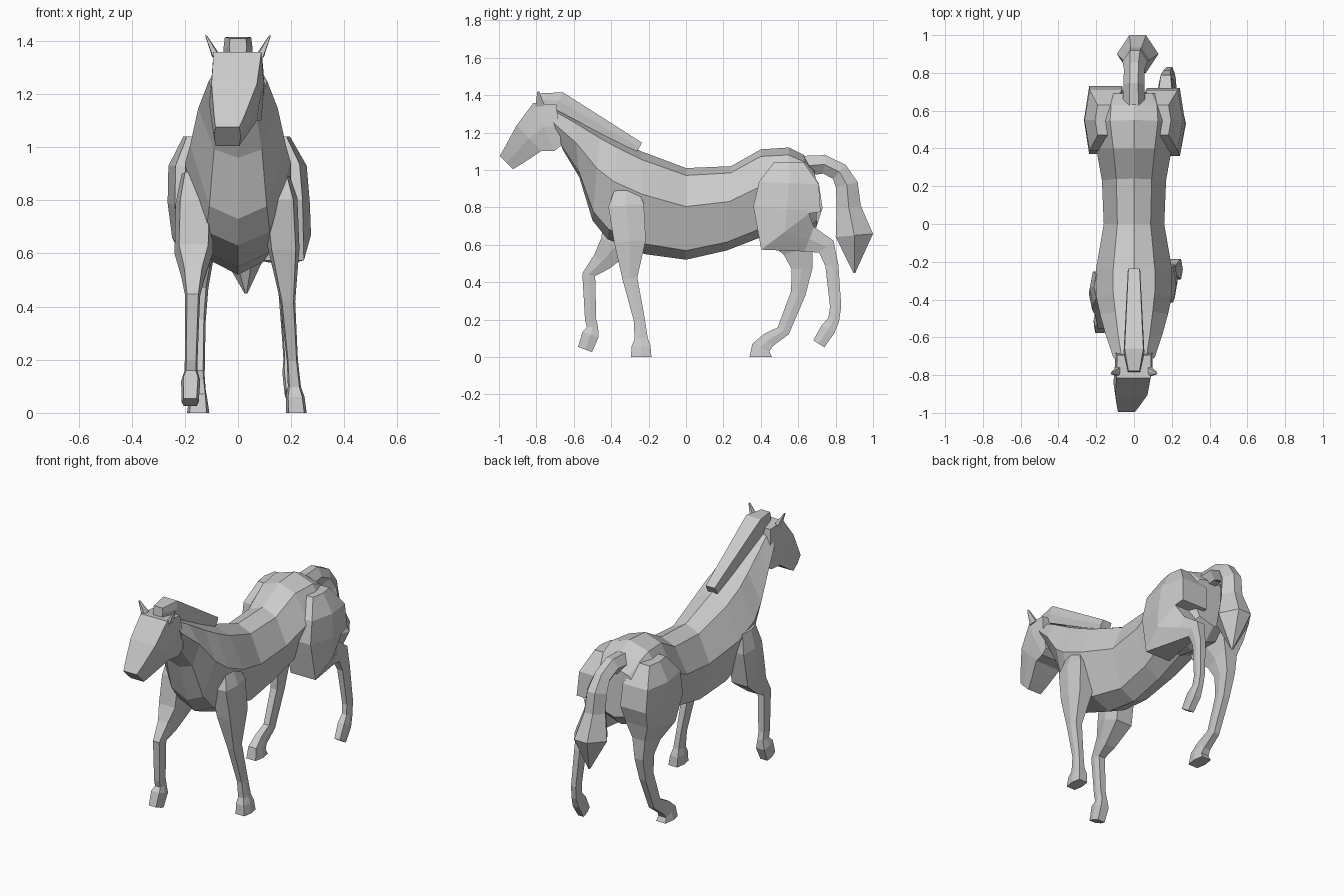
import bpy
import bmesh
from mathutils import Vector

default_cube = bpy.data.objects.get("Cube")
if default_cube:
    bpy.data.objects.remove(default_cube, do_unlink=True)

# One plain coat colour
coat = bpy.data.materials.new("grey_coat")
coat.use_nodes = True
coat.diffuse_color = (.6, .6, .6, 1)
coat_shader = coat.node_tree.nodes["Principled BSDF"]
coat_shader.inputs["Base Color"].default_value = coat.diffuse_color


def loft(name, sections):
    """Skin a closed faceted tube through equal-length point rings."""
    bm = bmesh.new()
    rings = [[bm.verts.new(point) for point in section] for section in sections]
    for ring, following in zip(rings, rings[1:]):
        for index, vertex in enumerate(ring):
            after = (index + 1) % len(ring)
            bm.faces.new((vertex, ring[after], following[after], following[index]))
    bm.faces.new(rings[0])
    bm.faces.new(list(reversed(rings[-1])))
    bmesh.ops.recalc_face_normals(bm, faces=bm.faces)
    mesh = bpy.data.meshes.new(name)
    bm.to_mesh(mesh)
    bm.free()
    mesh.materials.append(coat)
    part = bpy.data.objects.new(name, mesh)
    bpy.context.collection.objects.link(part)


def limb(name, path, start_x, end_x, ratio=.7, widest=.23, inset=.12):
    """Six-sided tube along (y, z, depth) stations, cut square to the path.

    The width follows the depth by a ratio, and x drifts with height.
    """
    centres = [Vector((0, y, z)) for y, z, depth in path]
    first, last = centres[0], centres[-1]
    sections = []
    for index, (centre, station) in enumerate(zip(centres, path)):
        depth = station[-1]
        before = centres[max(index - 1, 0)]
        after = centres[min(index + 1, len(path) - 1)]
        along = (after - before).normalized()
        front = Vector((0, along.z, -along.y)) * depth / 2
        side = Vector((min(depth * ratio, widest) / 2, 0, 0))
        narrow = side * (1 - 2 * inset)
        drift = (first.z - centre.z) / (first.z - last.z)
        middle = centre + Vector((start_x + (end_x - start_x) * drift, 0, 0))
        sections.append([
            middle + front - narrow, middle + front + narrow, middle + side,
            middle - front + narrow, middle - front - narrow, middle - side])
    loft(name, sections)


def trunk_ring(top_y, top_z, low_y, low_z, flank):
    """Eight-sided symmetric section from spine to belly."""
    spine, belly = Vector((0, top_y, top_z)), Vector((0, low_y, low_z))
    levels = ((.08, flank * .55), (.42, flank), (.9, flank * .6))
    left = [spine.lerp(belly, drop) + Vector((width, 0, 0)) for drop, width in levels]
    right = [Vector((-point.x, point.y, point.z)) for point in reversed(left)]
    return [spine] + left + [belly] + right


# Trunk and neck, from rump to throat
trunk_profile = [
    (.69, 1, .7, .7, .17),
    (.63, 1.08, .63, .63, .22),
    (.55, 1.12, .52, .62, .23),
    (.4, 1.11, .4, .64, .2),
    (.24, 1.02, .22, .57, .17),
    (0, 1.01, 0, .52, .16),
    (-.24, 1.1, -.22, .55, .2),
    (-.36, 1.16, -.42, .63, .2),
    (-.46, 1.21, -.5, .73, .18),
    (-.6, 1.28, -.57, .96, .15),
    (-.74, 1.35, -.66, 1.11, .11),
]
loft("trunk_and_neck", [trunk_ring(*station) for station in trunk_profile])

# Head, turned slightly to its right
head_path = [
    (-.68, 1.24, .22),
    (-.76, 1.23, .28),
    (-.84, 1.17, .19),
    (-.92, 1.08, .13),
    (-.96, 1.04, .1),
]
limb("head", head_path, start_x=0, end_x=-.04, ratio=1, widest=.2, inset=.05)

# Ears
ear_path = [(-.78, 1.34, .05), (-.79, 1.42, .01)]
for name, side in (("left_ear", 1), ("right_ear", -1)):
    limb(name, ear_path, start_x=side * .08, end_x=side * .12)

# Mane strip along the crest
mane_path = [(-.78, 1.38, .06), (-.68, 1.37, .1), (-.25, 1.12, .06)]
limb("mane", mane_path, start_x=0, end_x=0, ratio=1.1, inset=.05)

# Tail, arching out and falling to a point
tail_path = [
    (.62, 1.02, .11),
    (.74, 1.03, .1),
    (.82, .99, .1),
    (.86, .92, .12),
    (.87, .8, .13),
    (.9, .65, .2),
    (.9, .45, .01),
]
limb("tail", tail_path, start_x=0, end_x=.03, ratio=1.1, inset=.3)

# Left front leg, standing
standing_path = [
    (-.32, .9, .12),
    (-.32, .81, .19),
    (-.3, .62, .17),
    (-.3, .42, .08),
    (-.25, .2, .06),
    (-.24, .1, .07),
    (-.24, .06, .1),
    (-.24, 0, .11),
]
limb("left_front_leg", standing_path, start_x=.15, end_x=.22)

# Right front leg, stepping forward
stepping_path = [
    (-.33, .9, .13),
    (-.34, .79, .18),
    (-.37, .6, .18),
    (-.45, .51, .11),
    (-.52, .44, .07),
    (-.51, .2, .06),
    (-.5, .16, .06),
    (-.51, .12, .09),
    (-.54, .04, .08),
]
limb("right_front_leg", stepping_path, start_x=-.16, end_x=-.18, ratio=.8)

# Left hind leg, lifted behind, with its haunch
lifted_path = [
    (.55, 1.04, .16),
    (.55, .93, .32),
    (.54, .79, .36),
    (.53, .67, .32),
    (.66, .63, .14),
    (.75, .59, .1),
    (.78, .49, .07),
    (.8, .27, .06),
    (.79, .2, .06),
    (.76, .15, .08),
    (.71, .07, .07),
]
limb("left_hind_leg", lifted_path, start_x=.14, end_x=.2)

# Right hind leg, stepping under, with its haunch
planted_path = [
    (.55, 1.04, .16),
    (.55, .93, .32),
    (.55, .79, .36),
    (.56, .66, .28),
    (.6, .57, .16),
    (.62, .47, .11),
    (.6, .34, .08),
    (.52, .14, .07),
    (.44, .09, .08),
    (.4, .05, .1),
    (.4, 0, .12),
]
limb("right_hind_leg", planted_path, start_x=-.15, end_x=-.15)
